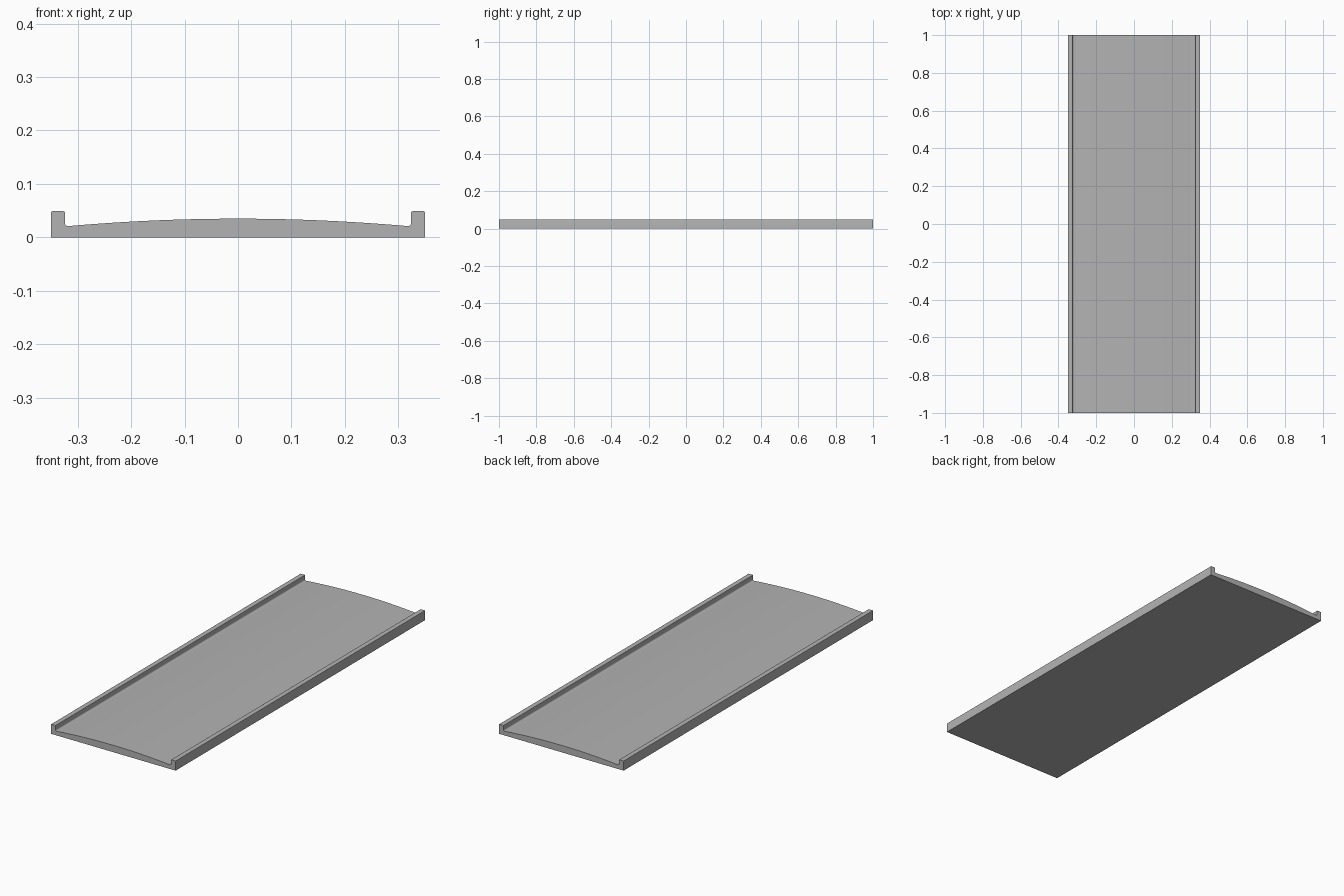
import bpy, bmesh, math

cube = bpy.data.objects.get("Cube")
if cube:
    bpy.data.objects.remove(cube, do_unlink=True)

HALF_WIDTH, HALF_LENGTH = 0.35, 1.0
KERB_TOP, KERB_INNER = 0.049, 0.324
DECK_EDGE, DECK_EDGE_Z, CROWN_Z = 0.318, 0.021, 0.035

grey = bpy.data.materials.new("concrete_grey")
grey.use_nodes = True
grey.diffuse_color = (0.45, 0.45, 0.45, 1)
grey.node_tree.nodes["Principled BSDF"].inputs["Base Color"].default_value = grey.diffuse_color


def arc(cx, cz, r, start, end, steps=4):
    """Points along a small corner round, angles in degrees."""
    angles = [math.radians(start + (end - start) * i / steps) for i in range(steps + 1)]
    return [(cx + r * math.cos(a), cz + r * math.sin(a)) for a in angles]


# Half of the cross-section: base corner, rounded kerb, then the cambered deck
r_top, r_foot = 0.003, 0.006
half = [(HALF_WIDTH, 0)]
half += arc(HALF_WIDTH - r_top, KERB_TOP - r_top, r_top, 0, 90)
half += arc(KERB_INNER + r_top, KERB_TOP - r_top, r_top, 90, 180)
half += arc(DECK_EDGE, DECK_EDGE_Z + r_foot, r_foot, 0, -90)
steps = 16
for i in range(1, steps + 1):
    x = DECK_EDGE * (1 - i / steps)
    half.append((x, CROWN_Z - (CROWN_Z - DECK_EDGE_Z) * (x / DECK_EDGE) ** 2))
profile = half + [(-x, z) for x, z in reversed(half[:-1])]

# Extrude the mirrored section along the length
bm = bmesh.new()
end_face = bm.faces.new([bm.verts.new((x, -HALF_LENGTH, z)) for x, z in profile])
result = bmesh.ops.extrude_face_region(bm, geom=[end_face], use_keep_orig=True)
moved = [v for v in result["geom"] if isinstance(v, bmesh.types.BMVert)]
bmesh.ops.translate(bm, verts=moved, vec=(0, 2 * HALF_LENGTH, 0))
bmesh.ops.recalc_face_normals(bm, faces=bm.faces)

mesh = bpy.data.meshes.new("cambered_deck_slab")
bm.to_mesh(mesh)
bm.free()
mesh.materials.append(grey)
slab = bpy.data.objects.new("cambered_deck_slab", mesh)
bpy.context.collection.objects.link(slab)

# Smooth the camber and corner rounds, keep hard edges
bpy.context.view_layer.objects.active = slab
slab.select_set(True)
bpy.ops.object.shade_smooth_by_angle(angle=math.radians(30))
